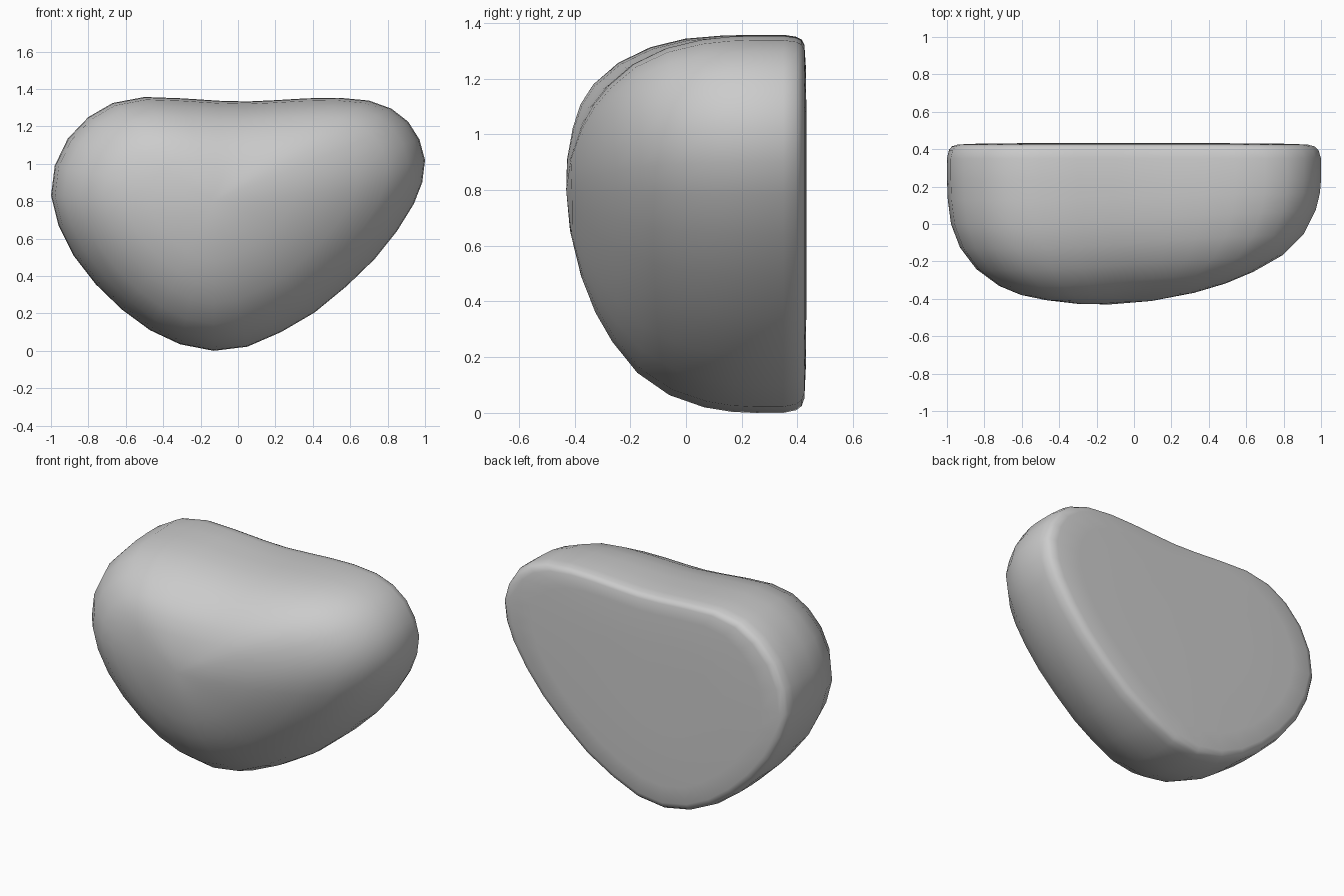
import bpy, bmesh, math

# Outline of the widest section (x, z), counter-clockwise from the bottom tip
OUTLINE = [(-0.13, 0), (0.05, 0.022), (0.23, 0.10), (0.41, 0.205), (0.58, 0.345),
           (0.73, 0.49), (0.85, 0.64), (0.94, 0.785), (0.985, 0.90), (1.0, 1.02),
           (0.97, 1.13), (0.91, 1.225), (0.82, 1.295), (0.70, 1.338), (0.54, 1.353),
           (0.37, 1.35), (0.2, 1.34), (0.05, 1.333), (-0.1, 1.337), (-0.3, 1.35),
           (-0.5, 1.357), (-0.67, 1.325), (-0.80, 1.25), (-0.91, 1.135), (-0.98, 0.99),
           (-1.0, 0.83), (-0.96, 0.67), (-0.88, 0.51), (-0.76, 0.355), (-0.62, 0.22),
           (-0.47, 0.11), (-0.31, 0.035)]
CX, CZ = -0.13, 0.80

# Rings from front to back: (scale, y, amount of lopsidedness)
RINGS = [(0.2, -0.418, 0.2), (0.4, -0.385, 0.5), (0.55, -0.345, 0.8), (0.68, -0.29, 1),
         (0.82, -0.20, 1), (0.92, -0.085, 1), (0.975, 0.04, 1), (0.995, 0.15, 0.5),
         (1, 0.24, 0), (1, 0.35, 0), (0.988, 0.395, 0), (0.97, 0.415, 0),
         (0.935, 0.425, 0), (0.8, 0.43, 0), (0.4, 0.433, 0)]

bm = bmesh.new()
loops = []
for s, y, lop in RINGS:
    loop = []
    for x, z in OUTLINE:
        a = math.atan2(z - CZ, x - CX)
        shift = lop * (0.04 * math.cos(a) - 0.025 * math.sin(a))
        loop.append(bm.verts.new((CX + s * (x - CX), y + shift, CZ + s * (z - CZ))))
    loops.append(loop)

# Skin between rings, then close front dome and flat back
n = len(OUTLINE)
for a, b in zip(loops, loops[1:]):
    for i in range(n):
        j = (i + 1) % n
        bm.faces.new((a[i], a[j], b[j], b[i]))
for loop, y in ((loops[0], -0.43), (loops[-1], 0.433)):
    tip = bm.verts.new((CX, y, CZ))
    for i in range(n):
        bm.faces.new((loop[i], loop[(i + 1) % n], tip))
bmesh.ops.recalc_face_normals(bm, faces=bm.faces[:])
for f in bm.faces:
    f.smooth = True

mesh = bpy.data.meshes.new("rounded_heart_body")
bm.to_mesh(mesh)
bm.free()
body = bpy.data.objects.new("rounded_heart_body", mesh)
bpy.context.collection.objects.link(body)
